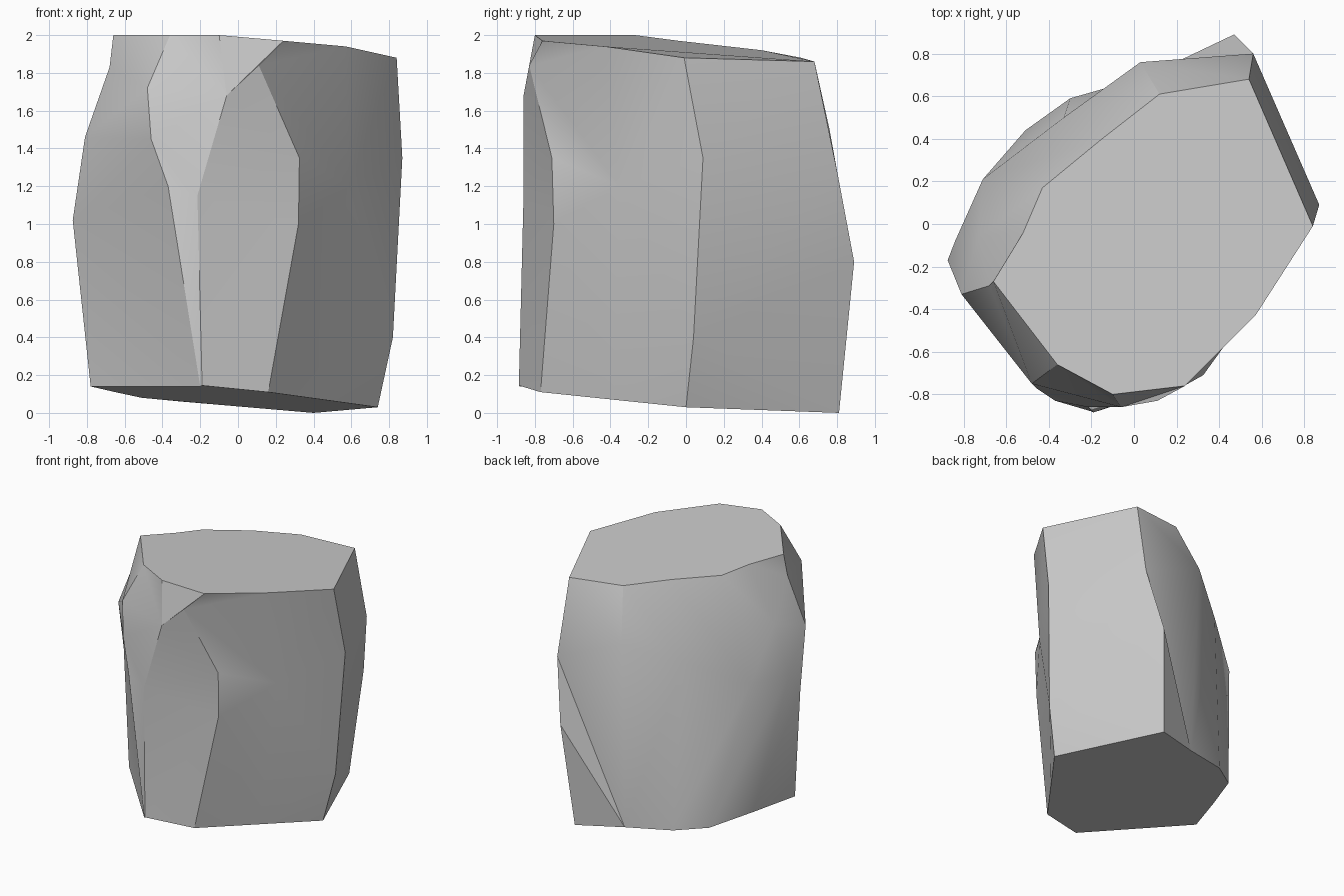
import bpy, bmesh, math

if "Cube" in bpy.data.objects:
    bpy.data.objects.remove(bpy.data.objects["Cube"])

# Vertical ridges of the boulder, each listed from base to top, counter-clockwise
right = [(.74, 0, .03), (.82, .04, .4), (.87, .09, 1.35), (.84, -.01, 1.88)]
back_right = [(.40, .81, 0), (.47, .89, .8), (.56, .80, 1.28), (.54, .68, 1.86)]
back = [(.05, .69, .03), (.03, .76, 1.5), (.12, .61, 1.88)]
back_left = [(-.30, .59, .06), (-.33, .50, 1.35), (-.15, .40, 1.92)]
left_back = [(-.51, .44, .08), (-.71, .21, 1.18), (-.43, .17, 1.94)]
left = [(-.65, .10, .11), (-.84, -.08, 1.17), (-.73, -.06, 1.55), (-.52, -.04, 1.97)]
left_front = [(-.78, -.24, .14), (-.875, -.17, 1.02), (-.81, -.33, 1.46),
              (-.68, -.29, 1.83), (-.66, -.27, 2.0)]
front_left = [(-.20, -.88, .14), (-.37, -.83, 1.2), (-.46, -.77, 1.45),
              (-.48, -.75, 1.72), (-.36, -.66, 2.0)]
front = [(-.19, -.885, .145), (-.215, -.86, 1.15), (-.06, -.86, 1.68), (-.10, -.80, 2.0)]
front_right = [(.16, -.77, .11), (.32, -.70, 1.0), (.325, -.71, 1.35),
               (.11, -.83, 1.84), (.24, -.76, 1.97)]
right_front = [(.45, -.385, .07), (.585, -.35, 1.2), (.57, -.43, 1.94)]

bm = bmesh.new()
ridges = [[bm.verts.new(p) for p in r] for r in (
    right, back_right, back, back_left, left_back, left,
    left_front, front_left, front, front_right, right_front)]


def stitch(a, b):
    """Join two ridges with triangles, always climbing the lower side."""
    i = j = 0
    while i < len(a) - 1 or j < len(b) - 1:
        climb_a = j == len(b) - 1 or (
            i < len(a) - 1 and a[i + 1].co.z <= b[j + 1].co.z)
        if climb_a:
            bm.faces.new((a[i], b[j], a[i + 1]))
            i += 1
        else:
            bm.faces.new((a[i], b[j], b[j + 1]))
            j += 1


# Sides
for k, ridge in enumerate(ridges):
    stitch(ridge, ridges[(k + 1) % len(ridges)])

# Broken top and base
bm.faces.new([r[-1] for r in ridges])
bm.faces.new([r[0] for r in reversed(ridges)])
bmesh.ops.recalc_face_normals(bm, faces=bm.faces[:])

mesh = bpy.data.meshes.new("boulder")
bm.to_mesh(mesh)
bm.free()
boulder = bpy.data.objects.new("boulder", mesh)
bpy.context.collection.objects.link(boulder)

# Soft facets with crisp ridges
bpy.context.view_layer.objects.active = boulder
boulder.select_set(True)
bpy.ops.object.shade_smooth_by_angle(angle=math.radians(32))
